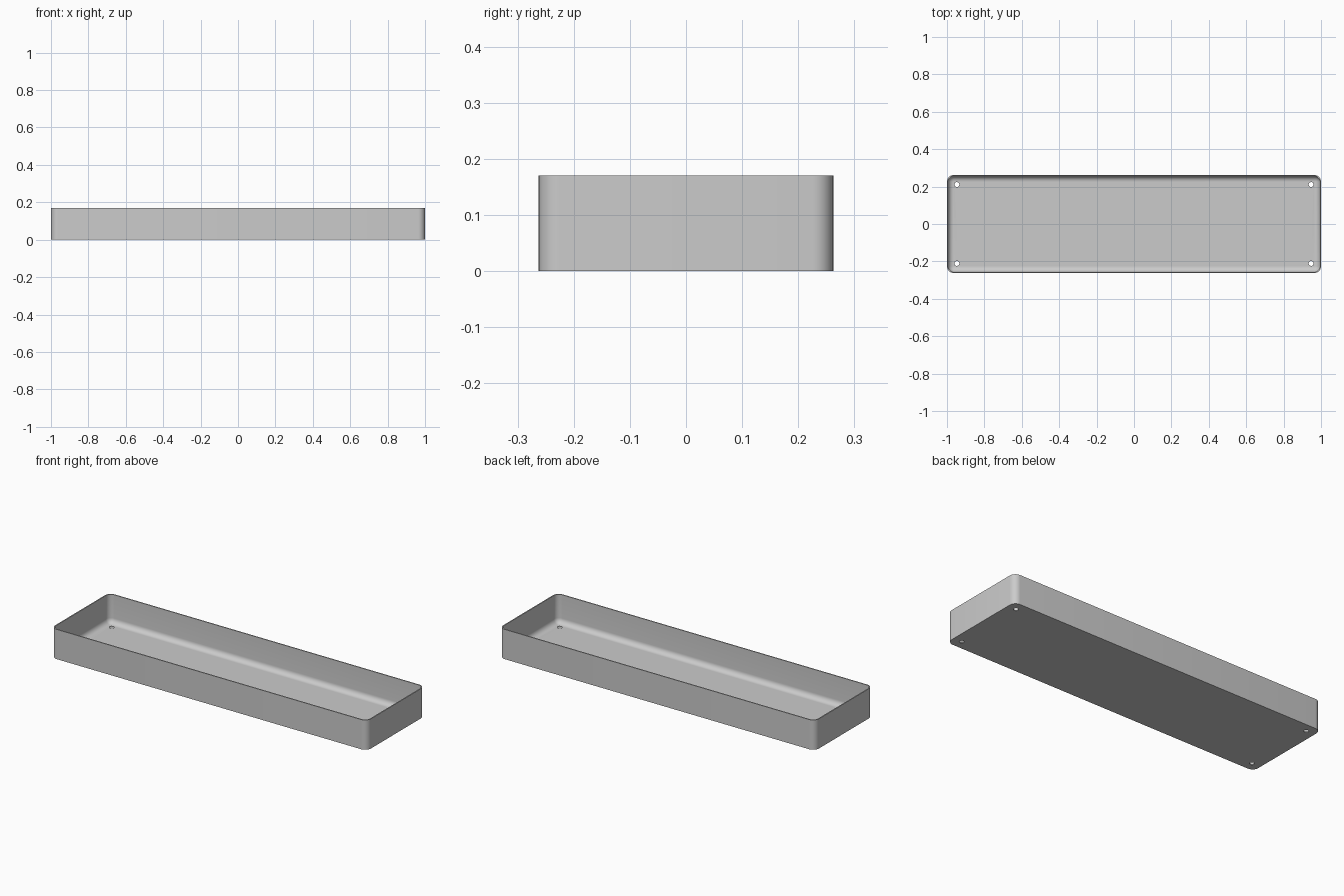
import bpy
import bmesh
from math import cos, sin, pi, radians

cube = bpy.data.objects.get("Cube")
if cube:
    bpy.data.objects.remove(cube)

HALF_X, HALF_Y, HEIGHT = 1.0, 0.2625, 0.17
CORNER, WALL, FILLET = 0.037, 0.006, 0.03
HOLE_X, HOLE_Y, HOLE_R = 0.947, 0.211, 0.013
STEPS = 8

grey = bpy.data.materials.new("light grey")
grey.use_nodes = True
colour = (0.6, 0.6, 0.6, 1)
grey.diffuse_color = colour
grey.node_tree.nodes["Principled BSDF"].inputs["Base Color"].default_value = colour


def rounded_ring(bm, inset, z):
    """Rounded rectangle of vertices, inset from the outer wall."""
    r = CORNER - inset
    cx, cy = HALF_X - CORNER, HALF_Y - CORNER
    ring = []
    for quarter, (sx, sy) in enumerate([(1, 1), (-1, 1), (-1, -1), (1, -1)]):
        for i in range(STEPS + 1):
            a = (quarter + i / STEPS) * pi / 2
            ring.append(bm.verts.new((sx * cx + r * cos(a), sy * cy + r * sin(a), z)))
    return ring


# Tray shell: outer wall, rim, inner wall and the fillet down to the floor
profile = [(0, 0), (0, HEIGHT), (WALL, HEIGHT)]
for i in range(STEPS + 1):
    a = i / STEPS * pi / 2
    profile.append((WALL + FILLET * (1 - cos(a)), WALL + FILLET * (1 - sin(a))))

bm = bmesh.new()
rings = [rounded_ring(bm, inset, z) for inset, z in profile]
for low, high in zip(rings, rings[1:]):
    for i in range(len(low)):
        j = (i + 1) % len(low)
        bm.faces.new((low[i], low[j], high[j], high[i]))
bm.faces.new(rings[0][::-1])
bm.faces.new(rings[-1])
bmesh.ops.recalc_face_normals(bm, faces=bm.faces)
mesh = bpy.data.meshes.new("tray")
bm.to_mesh(mesh)
bm.free()
mesh.materials.append(grey)
tray = bpy.data.objects.new("tray", mesh)
bpy.context.collection.objects.link(tray)

# Four screw holes through the floor
for sx in (-1, 1):
    for sy in (-1, 1):
        bpy.ops.mesh.primitive_cylinder_add(
            vertices=24, radius=HOLE_R, depth=0.05,
            location=(sx * HOLE_X, sy * HOLE_Y, 0))
        cutter = bpy.context.object
        cutter.name = "hole_cutter"
        cutter.hide_render = True
        bpy.context.view_layer.objects.active = tray
        cut = tray.modifiers.new("hole", "BOOLEAN")
        cut.operation = "DIFFERENCE"
        cut.solver = "EXACT"
        cut.object = cutter
        bpy.ops.object.modifier_apply(modifier=cut.name)
        bpy.data.objects.remove(cutter)

bpy.ops.object.select_all(action="DESELECT")
tray.select_set(True)
bpy.context.view_layer.objects.active = tray
bpy.ops.object.shade_smooth_by_angle(angle=radians(30))
